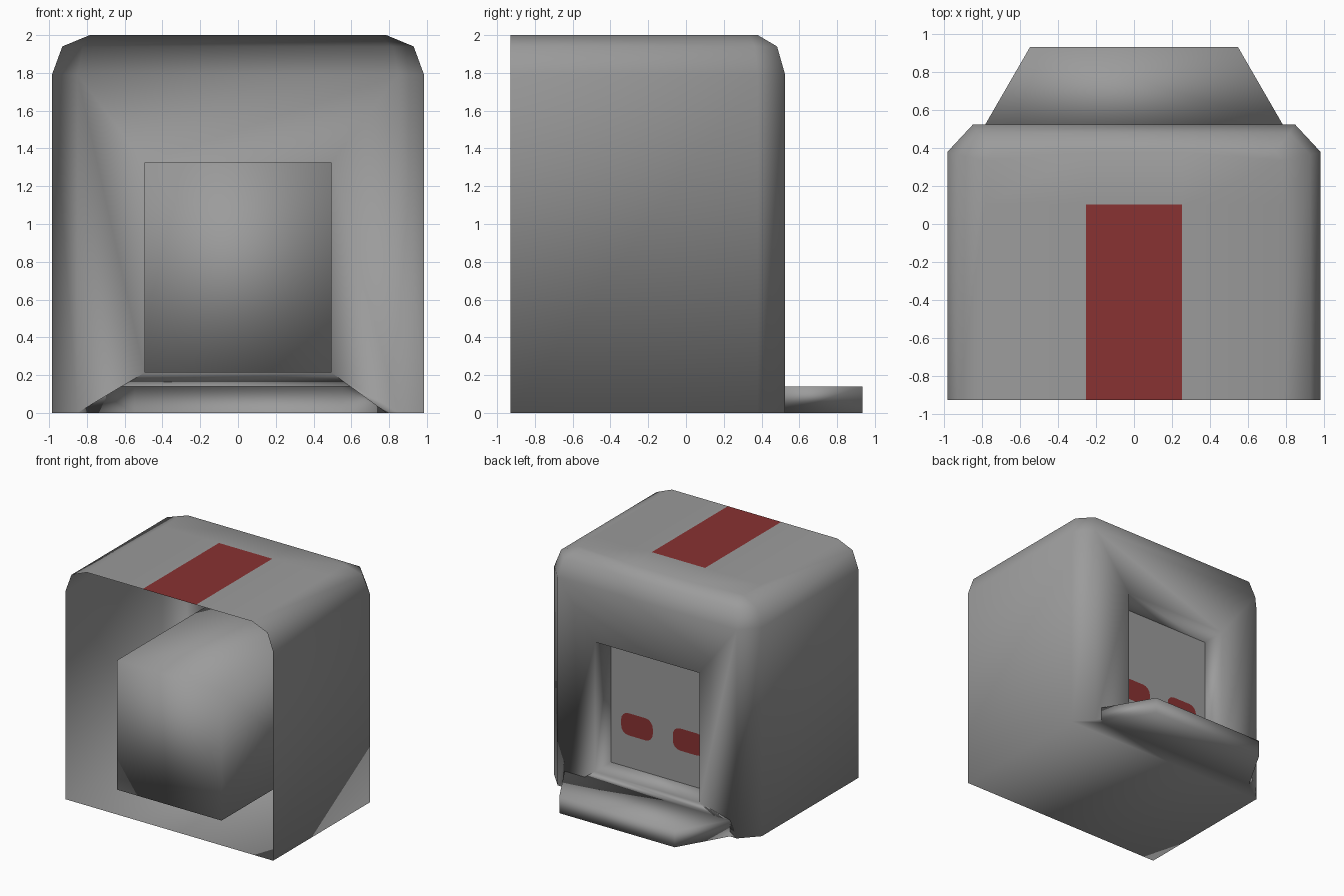
import bpy, bmesh, math

if "Cube" in bpy.data.objects:
    bpy.data.objects.remove(bpy.data.objects["Cube"])


def material(name, rgb):
    m = bpy.data.materials.new(name)
    m.diffuse_color = (*rgb, 1)
    m.use_nodes = True
    m.node_tree.nodes["Principled BSDF"].inputs["Base Color"].default_value = m.diffuse_color
    return m


GREY = material("grey", (0.33, 0.33, 0.33))
RED = material("dark_red", (0.25, 0.032, 0.032))


def make_object(name, bm, mats, smooth=True):
    mesh = bpy.data.meshes.new(name)
    for f in bm.faces:
        f.smooth = smooth
    bm.to_mesh(mesh)
    bm.free()
    for m in mats:
        mesh.materials.append(m)
    ob = bpy.data.objects.new(name, mesh)
    bpy.context.collection.objects.link(ob)
    return ob


def face(bm, pts):
    return bm.faces.new([bm.verts.new(p) for p in pts])


def face_pair(bm, pts):
    """Face plus its copy mirrored in x."""
    face(bm, pts)
    face(bm, [(-x, y, z) for x, y, z in reversed(pts)])


FRONT, BACK, PANEL = -0.93, 0.525, 0.31
HX, Z0, Z1 = 0.495, 0.213, 1.325       # opening half width, bottom, top
LX, LTIP, LY, LZ = 0.785, 0.548, 0.935, 0.14   # ledge
CX, CY = 0.85, 0.38                    # corner chamfer


# Outer shell: open at the front, stacked plan rings for rounded top
bm = bmesh.new()
levels = [(0, 0.985, BACK, CX, CY), (1.79, 0.985, BACK, CX, CY),
          (1.94, 0.93, 0.482, 0.82, 0.365), (2.0, 0.785, 0.38, 0.74, 0.335)]
rings = [[(w, FRONT, z), (w, cy, z), (cx, yb, z), (-cx, yb, z), (-w, cy, z), (-w, FRONT, z)]
         for z, w, yb, cx, cy in levels]
for k, (a, b) in enumerate(zip(rings, rings[1:])):
    for i in range(5):
        if not (k == 0 and i == 2):    # back wall is built around the opening
            face(bm, [a[i], a[i + 1], b[i + 1], b[i]])
face(bm, rings[-1])

# Back wall around the opening
face_pair(bm, [(CX, BACK, 0), (HX, BACK, Z0), (HX, BACK, Z1), (CX, BACK, 1.79)])
face_pair(bm, [(CX, BACK, 0), (LX, BACK, 0), (LX, BACK, LZ), (HX, BACK, Z0)])
face(bm, [(CX, BACK, 1.79), (HX, BACK, Z1), (-HX, BACK, Z1), (-CX, BACK, 1.79)])
face(bm, [(HX, BACK, Z0), (LX, BACK, LZ), (-LX, BACK, LZ), (-HX, BACK, Z0)])

# Short tunnel from the opening in to the panel
hole = [(HX, Z0), (HX, Z1), (-HX, Z1), (-HX, Z0)]
for i in range(4):
    (xa, za), (xb, zb) = hole[i], hole[(i + 1) % 4]
    face(bm, [(xa, BACK, za), (xb, BACK, zb), (xb, PANEL, zb), (xa, PANEL, za)])

# Ledge and floor
face_pair(bm, [(LX, BACK, 0), (LTIP, LY, 0), (LTIP, LY, LZ), (LX, BACK, LZ)])
face(bm, [(LTIP, LY, 0), (-LTIP, LY, 0), (-LTIP, LY, LZ), (LTIP, LY, LZ)])
face(bm, [(LX, BACK, LZ), (LTIP, LY, LZ), (-LTIP, LY, LZ), (-LX, BACK, LZ)])
face(bm, [(LX, BACK, 0), (-LX, BACK, 0), (-LTIP, LY, 0), (LTIP, LY, 0)])
half = [(0.985, FRONT, 0), (0.985, CY, 0), (CX, BACK, 0), (LX, BACK, 0)]
face(bm, [(-x, y, z) for x, y, z in half] + half[::-1])
bmesh.ops.remove_doubles(bm, verts=bm.verts, dist=1e-4)
bmesh.ops.recalc_face_normals(bm, faces=bm.faces)

# Red stripe cut into the flat roof
for co, no in (((0.253, 0, 0), (1, 0, 0)), ((-0.253, 0, 0), (1, 0, 0)), ((0, 0.103, 0), (0, 1, 0))):
    top = [f for f in bm.faces if all(v.co.z > 1.999 for v in f.verts)]
    geom = top + list({e for f in top for e in f.edges}) + list({v for f in top for v in f.verts})
    bmesh.ops.bisect_plane(bm, geom=geom, plane_co=co, plane_no=no)
for f in bm.faces:
    c = f.calc_center_median()
    if c.z > 1.999 and abs(c.x) < 0.25 and c.y < 0.1:
        f.material_index = 1
make_object("outer_shell", bm, [GREY, RED])

# Inner box behind the panel
bm = bmesh.new()
for i in range(4):
    (xa, za), (xb, zb) = hole[i], hole[(i + 1) % 4]
    face(bm, [(xa, PANEL, za), (xb, PANEL, zb), (xb, FRONT, zb), (xa, FRONT, za)])
face(bm, [(x, FRONT, z) for x, z in hole])
bmesh.ops.remove_doubles(bm, verts=bm.verts, dist=1e-4)
bmesh.ops.recalc_face_normals(bm, faces=bm.faces)
make_object("inner_box", bm, [GREY])

# Two panel halves, each with a rounded red window
for side, label in ((1, "right"), (-1, "left")):
    bm = bmesh.new()
    face(bm, [(0, PANEL, Z0), (0, PANEL, Z1), (side * HX, PANEL, Z1), (side * HX, PANEL, Z0)][::side])
    make_object("panel_" + label, bm, [GREY])
    bm = bmesh.new()
    r, w, h = 0.07, 0.15, 0.095
    pts = []
    for q, (sx, sz) in enumerate(((1, 1), (-1, 1), (-1, -1), (1, -1))):
        for s in range(5):
            t = math.radians(90 * q + 22.5 * s)
            pts.append((side * 0.245 + sx * (w - r) + r * math.cos(t), PANEL + 0.005,
                        0.585 + sz * (h - r) + r * math.sin(t)))
    face(bm, pts[::-1])
    make_object("window_" + label, bm, [RED], smooth=False)
